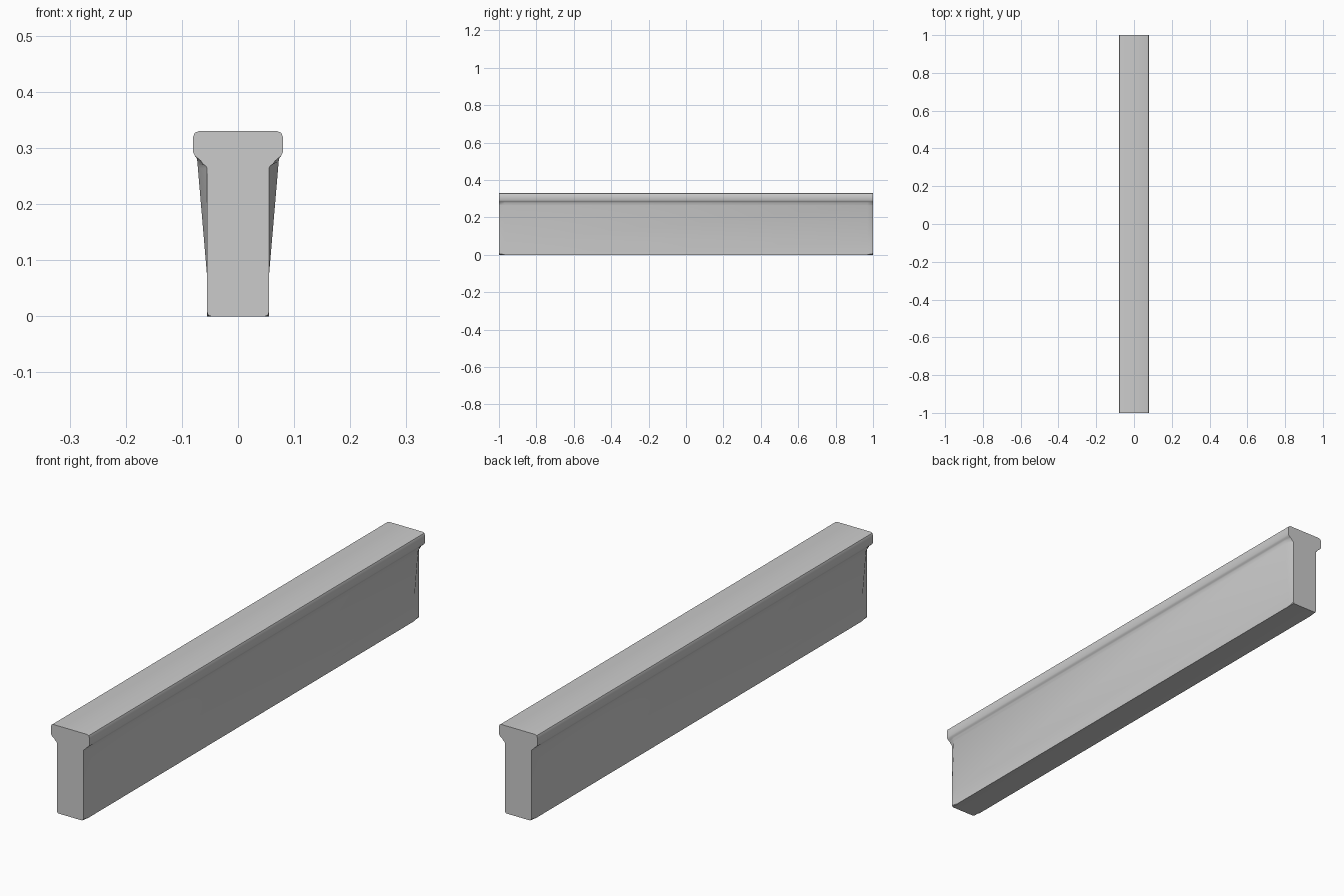
import bpy, bmesh

if "Cube" in bpy.data.objects:
    bpy.data.objects.remove(bpy.data.objects["Cube"])

# right half of the end section, from bottom to top
end_half = [(0.048, 0), (0.053, 0.002), (0.055, 0.007), (0.055, 0.07), (0.055, 0.264),
            (0.057, 0.268), (0.062, 0.271), (0.066, 0.277), (0.072, 0.282),
            (0.077, 0.286), (0.08, 0.292), (0.08, 0.32), (0.077, 0.327), (0.07, 0.33)]
# right half of the span section: square foot, sides flaring out under the cap
mid_half = [(0.048, 0), (0.0525, 0), (0.055, 0), (0.055, 0.07), (0.0715, 0.264),
            (0.072, 0.27), (0.0725, 0.276), (0.073, 0.28), (0.074, 0.283),
            (0.077, 0.286), (0.08, 0.292), (0.08, 0.32), (0.077, 0.327), (0.07, 0.33)]


def loft(name, sections):
    """Skin mirrored half sections along y and close both ends."""
    bm = bmesh.new()
    rings = []
    for y, half in sections:
        loop = half + [(-x, z) for x, z in reversed(half)]
        rings.append([bm.verts.new((x, y, z)) for x, z in loop])
    for a, b in zip(rings, rings[1:]):
        for i in range(len(a)):
            j = (i + 1) % len(a)
            bm.faces.new((a[i], a[j], b[j], b[i]))
    bm.faces.new(rings[0])
    bm.faces.new(rings[-1])
    bmesh.ops.recalc_face_normals(bm, faces=bm.faces)
    mesh = bpy.data.meshes.new(name)
    bm.to_mesh(mesh)
    bm.free()
    obj = bpy.data.objects.new(name, mesh)
    bpy.context.collection.objects.link(obj)
    return obj


# beam: plain end sections blending quickly into the flared span
beam = loft("capped_beam", [(-1, end_half), (-0.97, mid_half), (0.97, mid_half), (1, end_half)])
bpy.context.view_layer.objects.active = beam
beam.select_set(True)
bpy.ops.object.shade_smooth_by_angle(angle=0.5)
